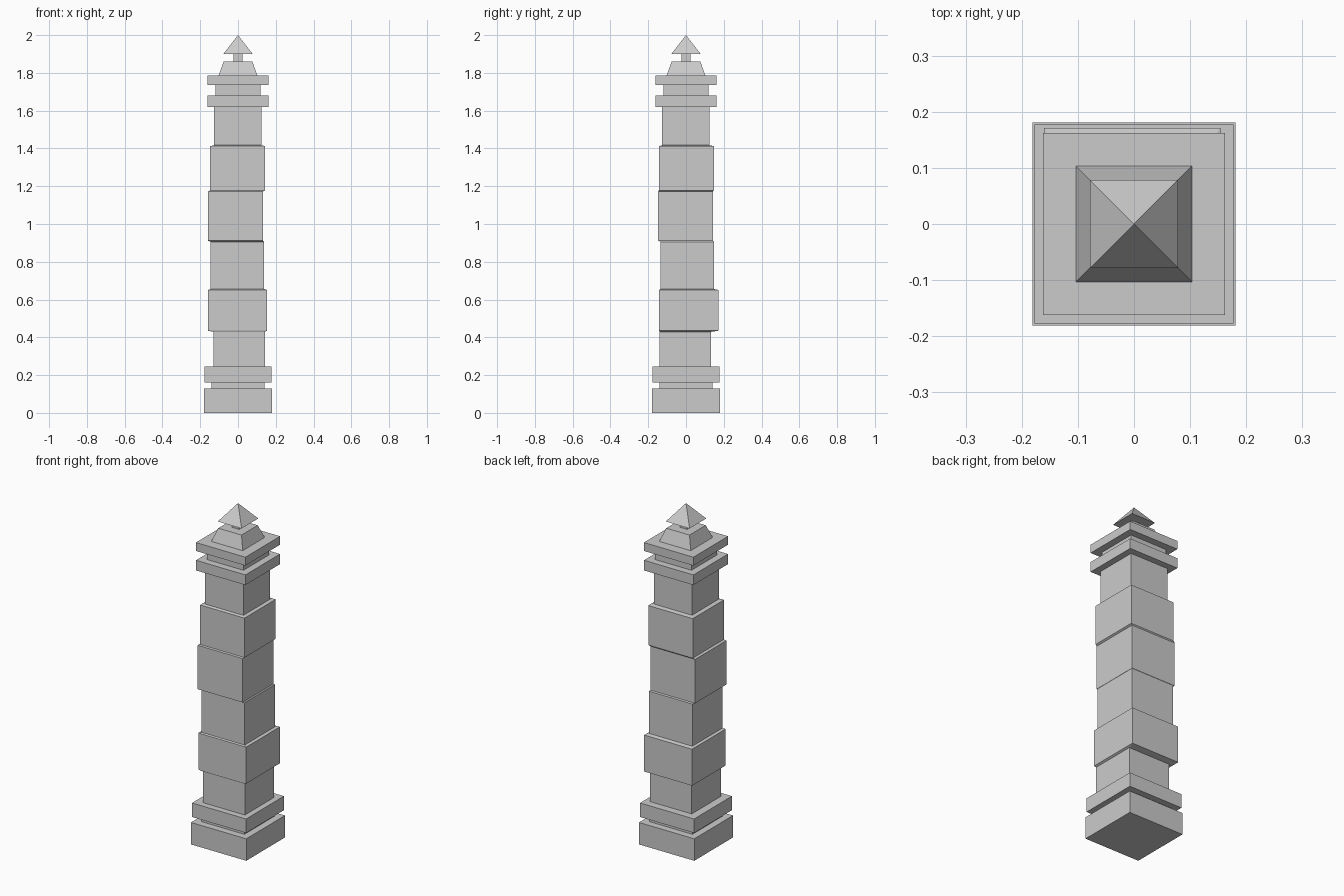
import bpy

cube = bpy.data.objects.get("Cube")
if cube:
    bpy.data.objects.remove(cube, do_unlink=True)

stone = bpy.data.materials.new("grey_stone")
stone.use_nodes = True
colour = (0.6, 0.6, 0.6, 1)
stone.diffuse_color = colour
stone.node_tree.nodes["Principled BSDF"].inputs["Base Color"].default_value = colour


def loft(name, rings):
    """Join rectangles (x0, x1, y0, y1, z) from bottom to top and cap both ends."""
    verts = []
    for x0, x1, y0, y1, z in rings:
        verts += [(x0, y0, z), (x1, y0, z), (x1, y1, z), (x0, y1, z)]
    faces = [(3, 2, 1, 0)]
    for r in range(0, len(verts) - 4, 4):
        for i in range(4):
            j = (i + 1) % 4
            faces.append((r + i, r + j, r + 4 + j, r + 4 + i))
    n = len(verts)
    faces.append((n - 4, n - 3, n - 2, n - 1))
    mesh = bpy.data.meshes.new(name)
    mesh.from_pydata(verts, [], faces)
    mesh.materials.append(stone)
    obj = bpy.data.objects.new(name, mesh)
    bpy.context.collection.objects.link(obj)


def slab(name, bottom, top, z0, z1):
    """Square centred block with half widths at its bottom and top."""
    loft(name, [(-w, w, -w, w, z) for w, z in ((bottom, z0), (top, z1))])


# Stepped base
slab("base", 0.181, 0.181, 0, 0.13)
slab("base_neck", 0.14, 0.14, 0.13, 0.162)
slab("plinth", 0.177, 0.177, 0.162, 0.245)

# Irregular stone courses: x0, x1, y0, y1, bottom, top, joined by thin sloping ledges
courses = [
    (-0.13, 0.143, -0.14, 0.132, 0.245, 0.429),
    (-0.16, 0.154, -0.143, 0.171, 0.435, 0.651),
    (-0.145, 0.138, -0.135, 0.148, 0.656, 0.906),
    (-0.16, 0.133, -0.148, 0.143, 0.912, 1.172),
    (-0.148, 0.143, -0.143, 0.148, 1.178, 1.412),
    (-0.126, 0.124, -0.127, 0.124, 1.417, 1.62),
]
loft("shaft", [(*c[:4], z) for c in courses for z in c[4:]])

# Double cornice
slab("lower_cornice", 0.162, 0.162, 1.62, 1.68)
slab("cornice_neck", 0.12, 0.12, 1.68, 1.735)
slab("upper_cornice", 0.162, 0.162, 1.735, 1.785)

# Tapered cap and pointed finial
slab("tapered_cap", 0.103, 0.076, 1.785, 1.86)
slab("finial_stem", 0.024, 0.024, 1.86, 1.902)
bpy.ops.mesh.primitive_cone_add(vertices=4, radius1=0.078 * 2 ** 0.5, depth=0.1,
                                location=(0, 0, 1.95), rotation=(0, 0, 0.7854))
finial = bpy.context.object
finial.name = "finial"
finial.data.materials.append(stone)
